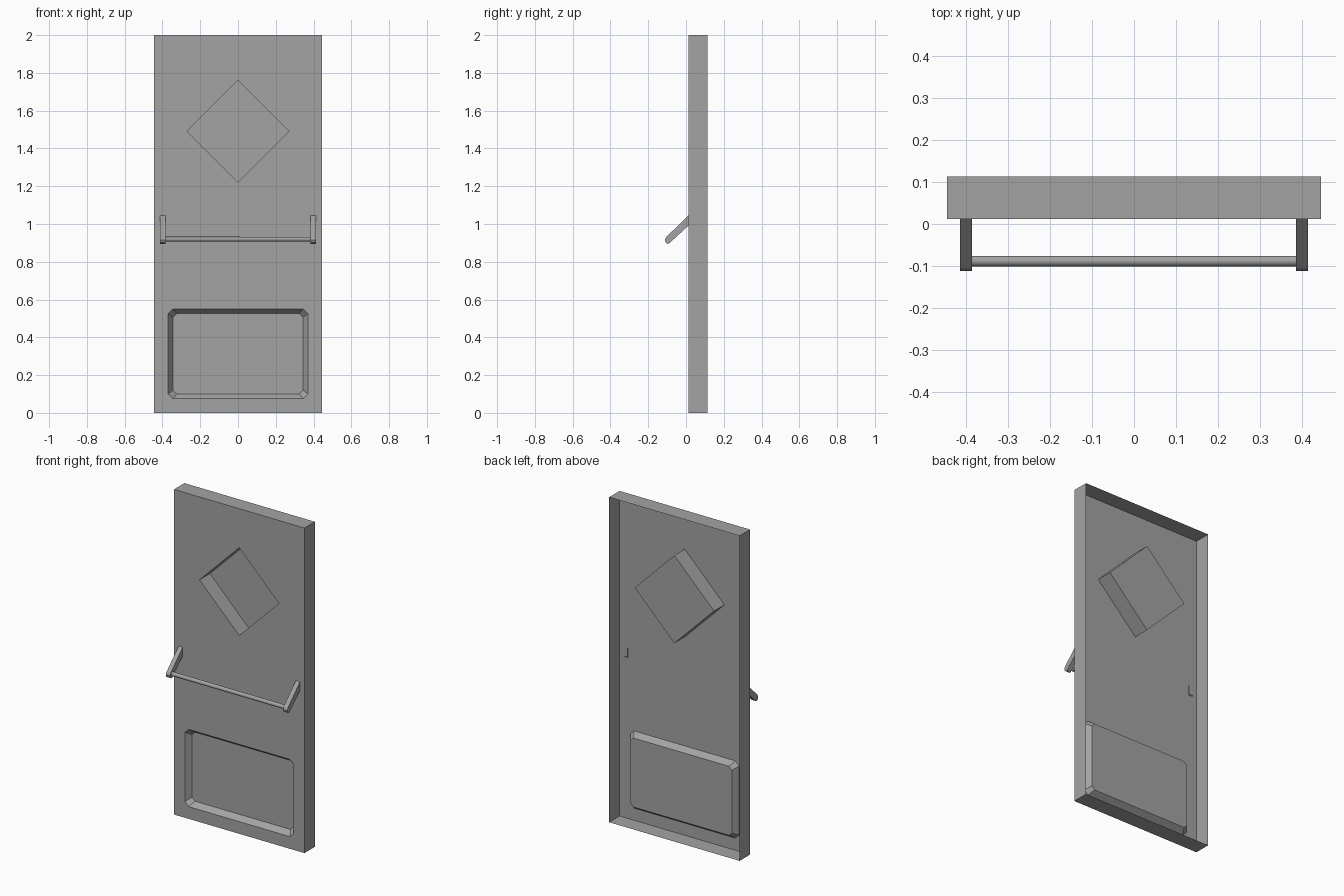
import bpy, bmesh
from mathutils import Vector

cube = bpy.data.objects.get("Cube")
if cube:
    bpy.data.objects.remove(cube, do_unlink=True)

# One plain grey for the whole door
grey = bpy.data.materials.new("door_grey")
colour = (0.37, 0.37, 0.37, 1)
grey.diffuse_color = colour
grey.use_nodes = True
grey.node_tree.nodes["Principled BSDF"].inputs["Base Color"].default_value = colour

HALF_W, HEIGHT = 0.444, 2.0
FRONT, BACK = 0.012, 0.113


def finish(bm, name):
    mesh = bpy.data.meshes.new(name)
    bm.to_mesh(mesh)
    bm.free()
    mesh.materials.append(grey)
    obj = bpy.data.objects.new(name, mesh)
    bpy.context.collection.objects.link(obj)
    return obj


def chamfered(w, low, high, c):
    """Rectangle outline in x and z, counter-clockwise from the front."""
    if c == 0:
        return [(-w, low), (w, low), (w, high), (-w, high)]
    return [(-w + c, low), (w - c, low), (w, low + c), (w, high - c),
            (w - c, high), (-w + c, high), (-w, high - c), (-w, low + c)]


def ring(bm, outline, y):
    return [bm.verts.new((x, y, z)) for x, z in outline]


def walls(bm, a, b):
    n = len(a)
    for i in range(n):
        j = (i + 1) % n
        bm.faces.new((a[i], a[j], b[j], b[i]))


outer = chamfered(HALF_W, 0, HEIGHT, 0)
diamond = [(0, 1.22), (0.27, 1.49), (0, 1.76), (-0.27, 1.49)]
panel_rim = chamfered(0.37, 0.075, 0.55, 0.025)
panel_floor = chamfered(0.345, 0.10, 0.525, 0.02)

# Door shell: front sheet with two openings and four edge flanges, open at the back
bm = bmesh.new()
edges, rings = [], []
for outline in (outer, diamond, panel_rim):
    r = ring(bm, outline, FRONT)
    rings.append(r)
    edges += [bm.edges.new((r[i - 1], r[i])) for i in range(len(r))]
bmesh.ops.triangle_fill(bm, use_beauty=True, edges=edges, normal=Vector((0, -1, 0)))
for f in bm.faces:
    f.normal_update()
    if f.normal.y > 0:
        f.normal_flip()
walls(bm, ring(bm, outer, BACK), rings[0])
finish(bm, "door_shell")


# Recesses pushed into the door from the front
def recess(name, rim, floor, depth_y):
    bm = bmesh.new()
    a, b = ring(bm, rim, FRONT), ring(bm, floor, depth_y)
    walls(bm, b, a)
    bm.faces.new(b)
    bmesh.ops.recalc_face_normals(bm, faces=bm.faces)
    bm.faces.ensure_lookup_table()
    if bm.faces[-1].normal.y > 0:
        bmesh.ops.reverse_faces(bm, faces=bm.faces)
    finish(bm, name)


recess("window_recess", diamond, diamond, BACK)
recess("lower_panel_recess", panel_rim, panel_floor, 0.047)

# Slanted handle arms with blunted tips, ends just through the front sheet
arm_profile = [(0.017, 1.05), (-0.105, 0.93), (-0.112, 0.915), (-0.107, 0.901),
               (-0.097, 0.895), (-0.087, 0.899), (0.017, 0.995)]
for name, side in (("left_handle_arm", 1), ("right_handle_arm", -1)):
    bm = bmesh.new()
    ends = [[bm.verts.new((side * x, y, z)) for y, z in arm_profile]
            for x in (0.385, 0.413)]
    walls(bm, *ends)
    for end in ends:
        bm.faces.new(end)
    bmesh.ops.recalc_face_normals(bm, faces=bm.faces)
    finish(bm, name)

# Round push bar between the arms
bpy.ops.mesh.primitive_cylinder_add(vertices=16, radius=0.0125, depth=0.78,
                                    location=(0, -0.088, 0.92),
                                    rotation=(0, 1.5708, 0))
bar = bpy.context.object
bar.name = "push_bar"
bar.data.materials.append(grey)
bpy.ops.object.shade_smooth_by_angle()
